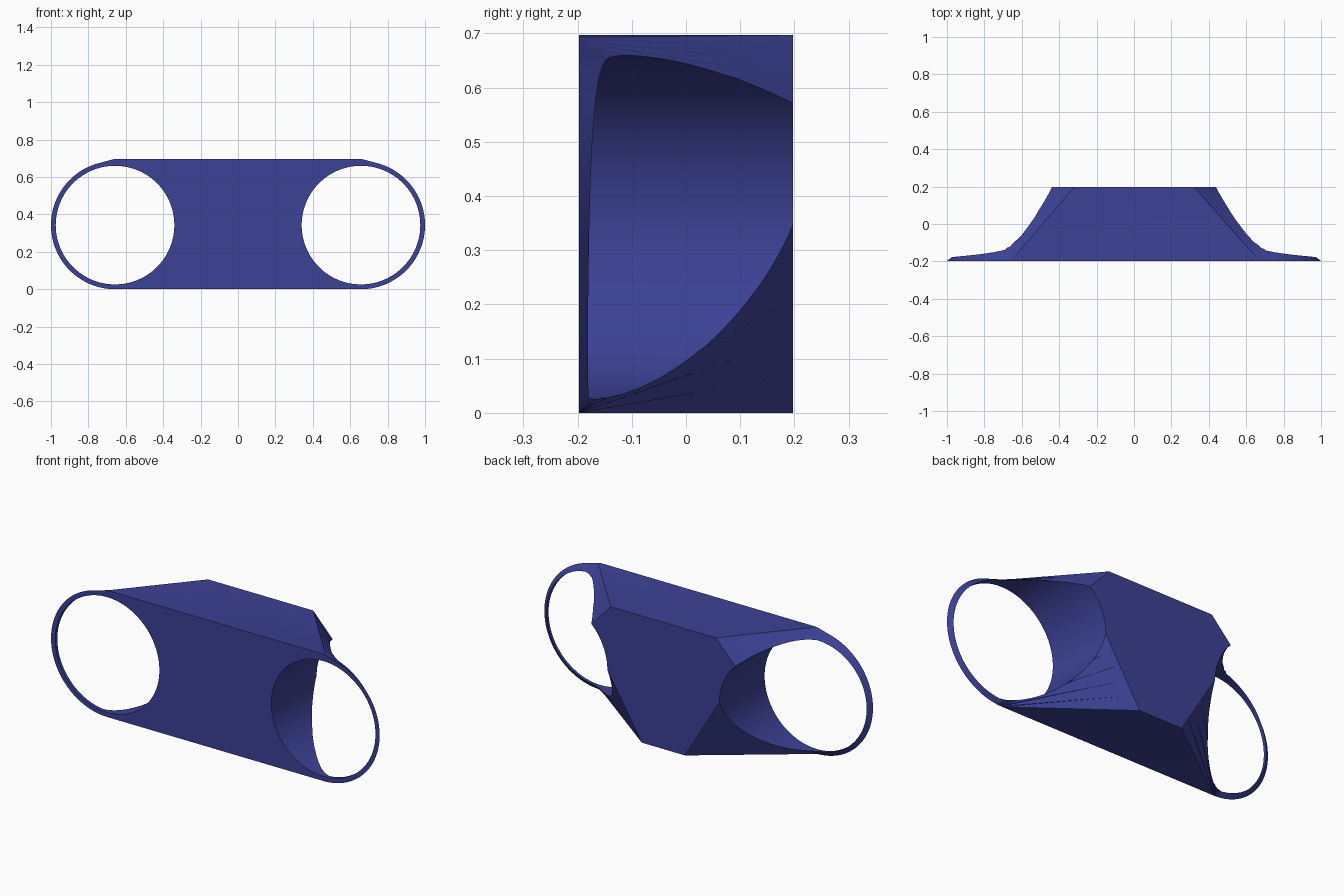
import bpy, bmesh, math
from mathutils import Vector

if "Cube" in bpy.data.objects:
    bpy.data.objects.remove(bpy.data.objects["Cube"])

H, Y = 0.697, 0.197            # overall height, half depth
CX, R, BORE = 0.6575, 0.3425, 0.317
SIDE = (0.462, 0.546)          # widest corner of the rear hexagon
LOW, TOP = (0.131, 0.0), (0.32, H)

blue = bpy.data.materials.new("deep_blue")
blue.diffuse_color = (0.045, 0.053, 0.30, 1)
blue.use_nodes = True
blue.node_tree.nodes["Principled BSDF"].inputs["Base Color"].default_value = blue.diffuse_color


def mix(a, b, t):
    return tuple(p + (q - p) * t for p, q in zip(a, b))


def rim(deg):
    """Point on the round end, measured from the bottom."""
    a = math.radians(deg)
    return (CX + R * math.sin(a), R * (1 - math.cos(a)))


# Matching (front, rear) outline points for the right half, bottom to top
RAMP, END = 8, 165
pairs = [(rim(RAMP * i / 8), mix(LOW, SIDE, i / 8)) for i in range(8)]
pairs += [(rim(RAMP + (END - RAMP) * i / 64), SIDE) for i in range(65)]
pairs += [(mix(rim(END), (CX, H), i / 6), mix(SIDE, TOP, i / 6)) for i in range(1, 7)]
pairs += [((-f[0], f[1]), (-b[0], b[1])) for f, b in reversed(pairs)]

# Body: loft from the long rounded front to the small rear hexagon
bm = bmesh.new()
front = [bm.verts.new((f[0], -Y, f[1])) for f, b in pairs]
rear = [bm.verts.new((b[0], Y, b[1])) for f, b in pairs]
n = len(pairs)
for i in range(n):
    j = (i + 1) % n
    bm.faces.new((front[i], front[j], rear[j]))
    bm.faces.new((front[i], rear[j], rear[i]))
bm.faces.new(front)
bm.faces.new(rear[::-1])
bmesh.ops.remove_doubles(bm, verts=bm.verts, dist=1e-5)
bmesh.ops.recalc_face_normals(bm, faces=bm.faces)
mesh = bpy.data.meshes.new("body")
bm.to_mesh(mesh)
bm.free()
body = bpy.data.objects.new("body", mesh)
bpy.context.collection.objects.link(body)
mesh.materials.append(blue)

# Two round bores through the ends
cutters = []
for side in (-1, 1):
    bpy.ops.mesh.primitive_cylinder_add(
        vertices=128, radius=BORE, depth=2,
        location=(side * CX, 0, R), rotation=(math.pi / 2, 0, 0))
    cutter = bpy.context.object
    cutter.name = "bore_cutter"
    cutter.hide_render = True
    cutter.data.materials.append(blue)
    cutters.append(cutter)

bpy.ops.object.select_all(action='DESELECT')
bpy.context.view_layer.objects.active = body
body.select_set(True)
for cutter in cutters:
    mod = body.modifiers.new("bore", 'BOOLEAN')
    mod.operation = 'DIFFERENCE'
    mod.solver = 'EXACT'
    mod.object = cutter
    bpy.ops.object.modifier_apply(modifier=mod.name)
for cutter in cutters:
    bpy.data.objects.remove(cutter)

bpy.ops.object.shade_smooth_by_angle(angle=math.radians(30))
